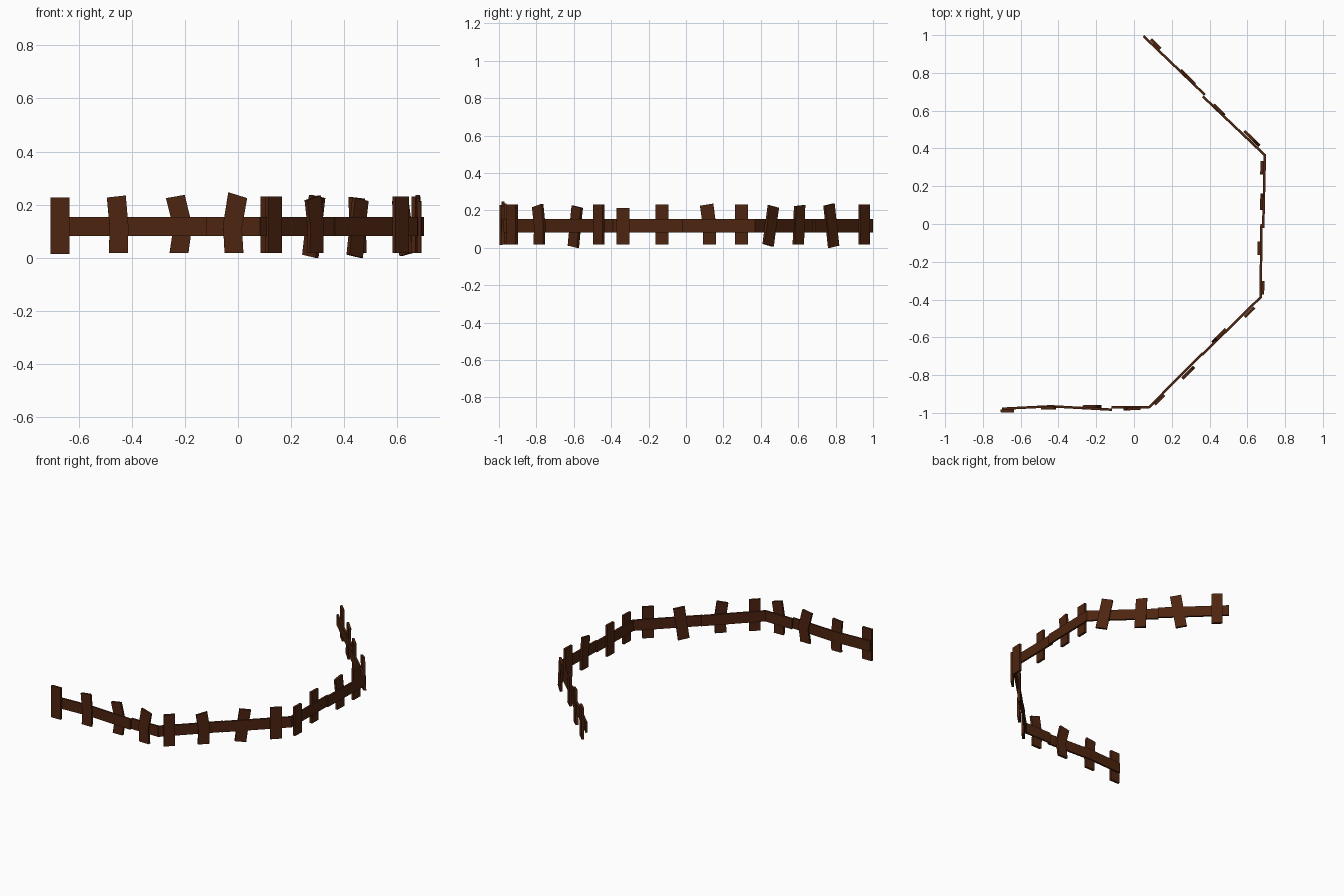
import bpy, bmesh
from mathutils import Vector

if "Cube" in bpy.data.objects:
    bpy.data.objects.remove(bpy.data.objects["Cube"])

# Single dark brown wood colour
wood = bpy.data.materials.new("dark brown wood")
wood.diffuse_color = (0.076, 0.018, 0.005, 1)
wood.use_nodes = True
wood.node_tree.nodes["Principled BSDF"].inputs["Base Color"].default_value = wood.diffuse_color

RAIL_LOW, RAIL_HIGH, RAIL_T = 0.088, 0.159, 0.013
PLANK_W, PLANK_T = 0.071, 0.016


def finish(name, bm):
    bmesh.ops.recalc_face_normals(bm, faces=bm.faces)
    mesh = bpy.data.meshes.new(name)
    bm.to_mesh(mesh)
    bm.free()
    mesh.materials.append(wood)
    obj = bpy.data.objects.new(name, mesh)
    bpy.context.collection.objects.link(obj)


def loft(name, rings):
    """Solid through a list of four-point rings, capped at both ends."""
    bm = bmesh.new()
    vr = [[bm.verts.new(p) for p in ring] for ring in rings]
    for a, b in zip(vr, vr[1:]):
        for i in range(4):
            j = (i + 1) % 4
            bm.faces.new((a[i], a[j], b[j], b[i]))
    bm.faces.new(vr[0])
    bm.faces.new(vr[-1])
    finish(name, bm)


def rail(name, path):
    pts = [Vector((x, y, 0)) for x, y in path]
    d = (pts[-1] - pts[0]).normalized()
    n = Vector((d.y, -d.x, 0)) * RAIL_T / 2
    loft(name, [[p + n * s + Vector((0, 0, z)) for s, z in
                 ((-1, RAIL_LOW), (1, RAIL_LOW), (1, RAIL_HIGH), (-1, RAIL_HIGH))]
                for p in pts])


def plank(name, d, x, y, top=0, mid=0, bot=0, tilt_top=0, tilt_bot=0, lo=0.025, hi=0.237):
    """Upright board, optionally kinked at the rail; shifts run along the fence."""
    n = Vector((d.y, -d.x, 0)) * PLANK_T / 2
    rings = []
    for z, shift, tilt in ((lo, bot, tilt_bot), (0.124, mid, tilt_top / 2), (hi, top, tilt_top)):
        c = Vector((x, y, z)) + d * shift
        w = d * PLANK_W / 2 + Vector((0, 0, tilt / 2))
        rings.append([c - w - n, c + w - n, c + w + n, c - w + n])
    loft(name, rings)


# Each section: two rail pieces, then four boards (x, y, optional shape)
sections = [
    ([[(-0.70, -0.978), (-0.44, -0.965), (-0.117, -0.983)],
      [(-0.12, -0.969), (0.083, -0.969)]],
     [(-0.670, -0.990, {"lo": 0.02, "hi": 0.234}),
      (-0.450, -0.974, dict(top=-0.008, mid=0.002, bot=0, tilt_top=0.008)),
      (-0.218, -0.967, dict(top=-0.018, mid=0.010, bot=-0.004, tilt_top=0.012)),
      (-0.015, -0.978, dict(top=0.014, mid=-0.006, bot=0, tilt_top=-0.022, hi=0.242))]),
    ([[(0.08, -0.97), (0.365, -0.683)],
      [(0.36, -0.693), (0.672, -0.386)]],
     [(0.135, -0.930, {}),
      (0.290, -0.785, dict(top=-0.012, mid=0.004, tilt_top=0.018, hi=0.232)),
      (0.450, -0.592, dict(top=0.015, bot=-0.015, tilt_top=-0.012, tilt_bot=-0.012, lo=0.012, hi=0.226)),
      (0.612, -0.467, {})]),
    ([[(0.67, -0.39), (0.675, 0.0)],
      [(0.684, -0.02), (0.693, 0.37)]],
     [(0.682, -0.337, {"hi": 0.22}),
      (0.662, -0.128, {}),
      (0.676, 0.122, dict(top=-0.012, mid=0.004, bot=0.004, tilt_top=0.012)),
      (0.677, 0.297, {})]),
    ([[(0.692, 0.365), (0.365, 0.675)],
      [(0.375, 0.684), (0.05, 0.995)]],
     [(0.624, 0.453, dict(top=0.02, bot=-0.02, tilt_top=-0.014, tilt_bot=-0.014, lo=0.02, hi=0.227)),
      (0.450, 0.604, dict(top=0.005, bot=-0.005, tilt_top=0.006, hi=0.232)),
      (0.285, 0.777, dict(top=-0.018, bot=0.018, tilt_top=0.012, tilt_bot=0.012, lo=0.012)),
      (0.115, 0.953, {})]),
]

for i, (rails, boards) in enumerate(sections, 1):
    # Horizontal rail of this section
    for k, path in enumerate(rails, 1):
        rail(f"rail_{i}_{k}", path)
    a, b = Vector((*rails[0][0], 0)), Vector((*rails[1][-1], 0))
    d = (b - a).normalized()
    # Upright boards
    for k, (x, y, shape) in enumerate(boards, 1):
        plank(f"plank_{i}_{k}", d, x, y, **shape)

# Rest the fence on the ground
low = min(v.co.z for o in bpy.data.objects for v in o.data.vertices)
for o in bpy.data.objects:
    for v in o.data.vertices:
        v.co.z -= low
